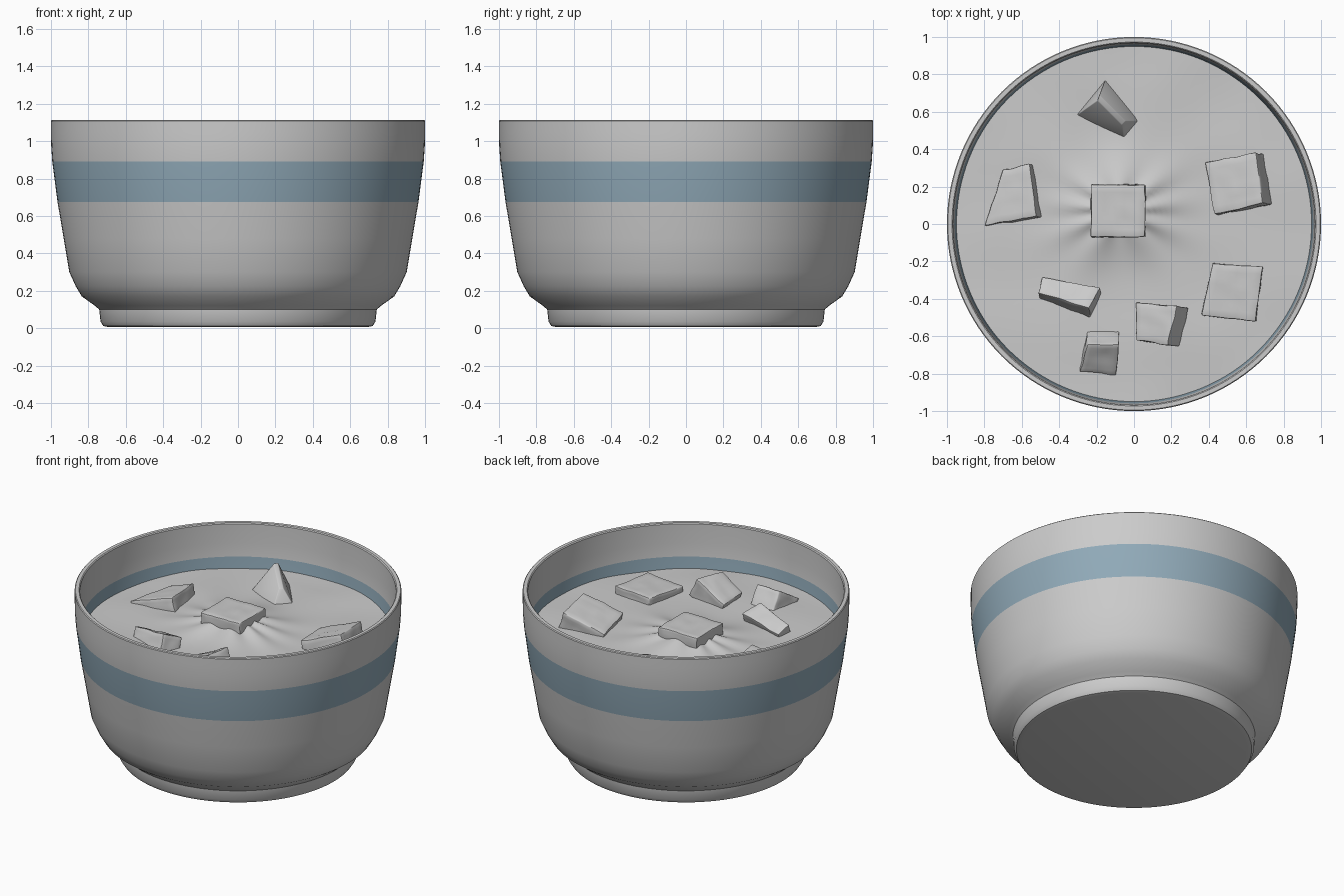
import bpy, bmesh, math
from mathutils import Vector, noise

if "Cube" in bpy.data.objects:
    bpy.data.objects.remove(bpy.data.objects["Cube"])


def finish(bm, name, angle=30, recalc=True):
    if recalc:
        bmesh.ops.recalc_face_normals(bm, faces=bm.faces)
    me = bpy.data.meshes.new(name)
    bm.to_mesh(me)
    bm.free()
    ob = bpy.data.objects.new(name, me)
    bpy.context.collection.objects.link(ob)
    bpy.ops.object.select_all(action='DESELECT')
    ob.select_set(True)
    bpy.context.view_layer.objects.active = ob
    bpy.ops.object.shade_smooth_by_angle(angle=math.radians(angle))
    return ob


def lathe(profile, seg):
    # profile starts and ends on the axis
    bm = bmesh.new()
    rings = []
    for r, z in profile:
        if r == 0:
            rings.append([bm.verts.new((0, 0, z))] * seg)
        else:
            rings.append([bm.verts.new((r * math.cos(math.tau * i / seg),
                                        r * math.sin(math.tau * i / seg), z)) for i in range(seg)])
    for a, b in zip(rings, rings[1:]):
        for i in range(seg):
            j = (i + 1) % seg
            bm.faces.new(dict.fromkeys((a[i], a[j], b[j], b[i])))
    return bm


# bowl: outside from foot to rim, then back down the inside
bowl_profile = [(0, 0.005), (0.69, 0.005), (0.72, 0.012), (0.735, 0.035), (0.742, 0.10),
                (0.765, 0.12), (0.835, 0.17), (0.868, 0.225), (0.902, 0.30), (0.932, 0.48),
                (0.965, 0.675), (0.993, 0.89), (0.999, 0.98), (1.0, 1.05), (1.0, 1.108), (0.995, 1.113),
                (0.973, 1.113), (0.967, 1.107), (0.965, 0.98), (0.959, 0.89), (0.931, 0.675),
                (0.898, 0.48), (0.868, 0.31), (0.80, 0.19), (0.70, 0.12), (0, 0.10)]
bowl = finish(lathe(bowl_profile, 128), "bowl", 32)

# painted band, inside and outside
blue = bpy.data.materials.new("band_blue")
blue.diffuse_color = (0.28, 0.40, 0.48, 1)
blue.use_nodes = True
blue.node_tree.nodes["Principled BSDF"].inputs["Base Color"].default_value = blue.diffuse_color
grey = bpy.data.materials.new("glaze_grey")
grey.diffuse_color = (0.8, 0.8, 0.8, 1)
grey.use_nodes = True
grey.node_tree.nodes["Principled BSDF"].inputs["Base Color"].default_value = grey.diffuse_color
bowl.data.materials.append(grey)
bowl.data.materials.append(blue)
for p in bowl.data.polygons:
    if 0.676 < p.center.z < 0.889 and abs(p.normal.z) < 0.5:
        p.material_index = 1

# soup surface: gentle waves, pulled up into creases around the middle chunk
MID = Vector((-0.08, 0.07))


def soup_height(x, y):
    d = Vector((x, y)) - MID
    r = d.length
    a = math.atan2(d.y, d.x)
    crease = 0.012 * math.sin(9 * a + 2 * math.sin(2 * a)) * min(1, r / 0.1) * math.exp(-(r / 0.32) ** 2)
    wave = 0.012 * noise.noise(Vector((x * 2.5, y * 2.5, 3.0)))
    return 0.815 + 0.075 * math.exp(-(r / 0.26) ** 2) + crease + wave


bm = lathe([(0.952 * i / 36, 0.8) for i in range(37)], 96)
for v in bm.verts:
    v.co.z = soup_height(v.co.x, v.co.y)
for f in bm.faces:
    f.normal_update()
    if f.normal.z < 0:
        f.normal_flip()
finish(bm, "soup", 60, recalc=False)

# chunks: four top corners (x, y), centre height, slope along x and y, thickness
chunks = [
    ([(-0.23, 0.21), (0.06, 0.21), (0.06, -0.07), (-0.23, -0.07)], 0.925, 0.0, 0.0, 0.08),
    ([(0.38, 0.33), (0.65, 0.38), (0.69, 0.11), (0.43, 0.05)], 0.895, 0.36, -0.04, 0.18),
    ([(-0.70, 0.29), (-0.56, 0.32), (-0.52, 0.04), (-0.80, -0.01)], 0.865, 0.28, -0.03, 0.15),
    ([(0.42, -0.21), (0.69, -0.23), (0.65, -0.52), (0.36, -0.49)], 0.86, 0.02, 0.03, 0.12),
    ([(0.01, -0.42), (0.23, -0.44), (0.18, -0.65), (0.01, -0.62)], 0.90, 0.5, -0.05, 0.14),
    ([(-0.25, -0.645), (-0.08, -0.645), (-0.10, -0.81), (-0.29, -0.79)], 0.875, 0.0, 0.65, 0.16),
    ([(-0.49, -0.28), (-0.18, -0.34), (-0.24, -0.45), (-0.51, -0.37)], 0.875, 0.05, -0.45, 0.16),
    ([(-0.17, 0.72), (-0.08, 0.62), (0.01, 0.46), (-0.12, 0.53)], 0.95, 0.0, 0.0, 0.2),
]
for n, (quad, h, sx, sy, t) in enumerate(chunks[:-1]):
    bm = bmesh.new()
    c = sum((Vector(q) for q in quad), Vector((0, 0))) / 4
    top = [Vector((x, y, h + sx * (x - c.x) + sy * (y - c.y))) for x, y in quad]
    drop = Vector((sx, sy, -1)).normalized() * t
    a = [bm.verts.new(p) for p in top]
    b = [bm.verts.new(p + drop) for p in top]
    bm.faces.new(a)
    bm.faces.new(b[::-1])
    for i in range(4):
        j = (i + 1) % 4
        bm.faces.new((a[i], b[i], b[j], a[j]))
    bmesh.ops.recalc_face_normals(bm, faces=bm.faces)
    bmesh.ops.bevel(bm, geom=bm.edges[:], offset=0.006, segments=2, profile=0.5, affect='EDGES')
    bmesh.ops.subdivide_edges(bm, edges=[e for e in bm.edges if e.calc_length() > 0.05],
                              cuts=7, use_grid_fill=True)
    # slightly lumpy faces
    for v in bm.verts:
        v.co += 0.006 * noise.noise_vector(v.co * 14)
    finish(bm, f"chunk_{n + 1}", 40)

# upended chunk: a sharp ridge poking out of the soup
bm = bmesh.new()
lo = [bm.verts.new(p) for p in [(-0.15, 0.78, 0.79), (-0.31, 0.58, 0.80), (-0.05, 0.44, 0.79), (0.04, 0.55, 0.79)]]
hi = [bm.verts.new(p) for p in [(-0.185, 0.69, 0.985), (-0.195, 0.66, 0.985), (-0.065, 0.53, 0.90), (-0.045, 0.55, 0.90)]]
bm.faces.new(lo[::-1])
bm.faces.new(hi)
for i in range(4):
    j = (i + 1) % 4
    bm.faces.new((lo[i], lo[j], hi[j], hi[i]))
bmesh.ops.recalc_face_normals(bm, faces=bm.faces)
bmesh.ops.bevel(bm, geom=bm.edges[:], offset=0.004, segments=2, profile=0.5, affect='EDGES')
finish(bm, "chunk_upended", 40)
